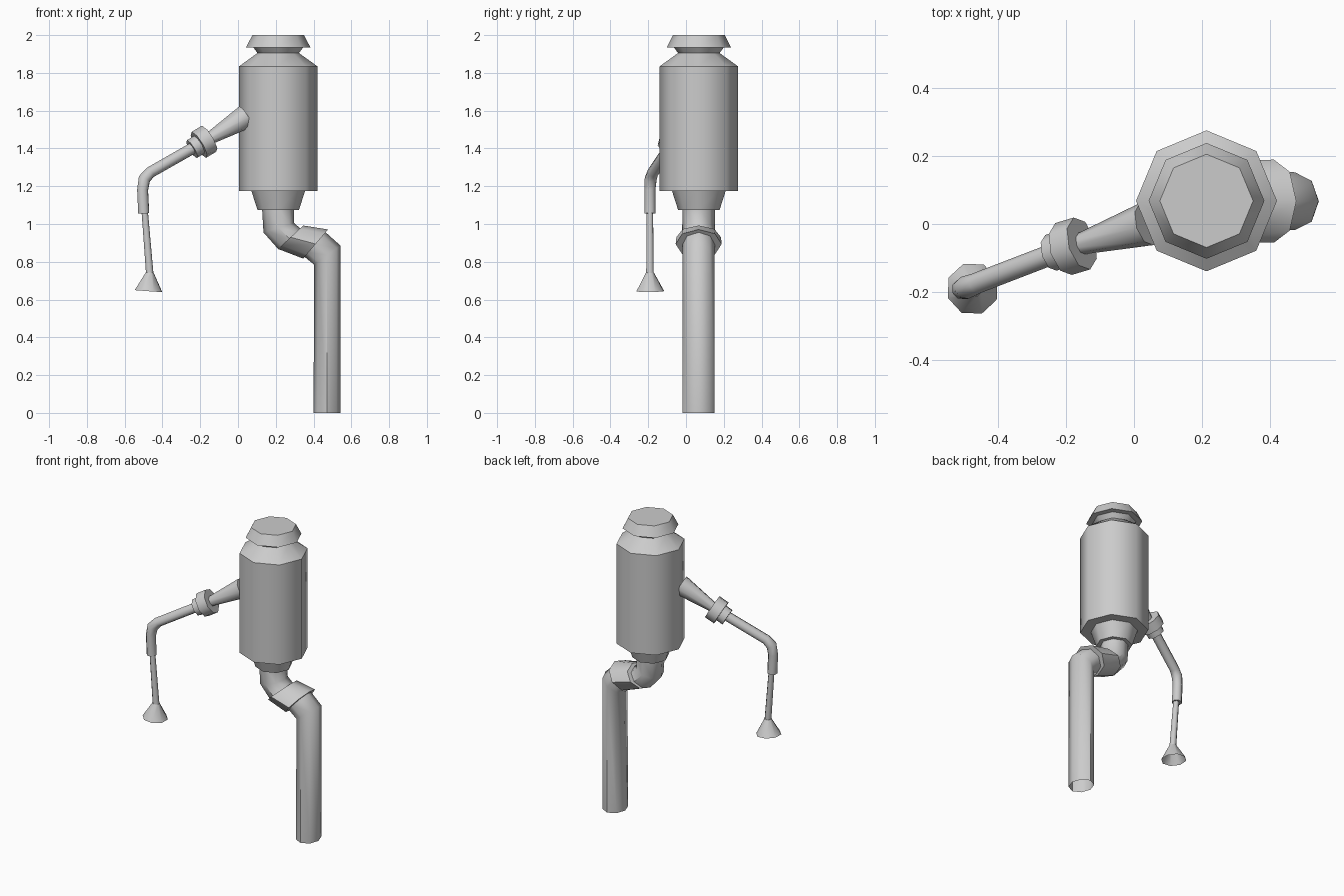
import bpy, bmesh, math
from mathutils import Vector

if "Cube" in bpy.data.objects:
    bpy.data.objects.remove(bpy.data.objects["Cube"])

SIDES = 8


def loft(name, rings, cap_start=True, cap_end=True):
    """Skin a list of rings, each (centre, half-axis u, half-axis v)."""
    bm = bmesh.new()
    loops = []
    for c, u, v in rings:
        loops.append([bm.verts.new(c + u * math.cos(a) + v * math.sin(a))
                      for a in (2 * math.pi * i / SIDES for i in range(SIDES))])
    for a, b in zip(loops, loops[1:]):
        for i in range(SIDES):
            j = (i + 1) % SIDES
            bm.faces.new((a[i], a[j], b[j], b[i]))
    if cap_start:
        bm.faces.new(loops[0])
    if cap_end:
        bm.faces.new(loops[-1])
    bmesh.ops.recalc_face_normals(bm, faces=bm.faces)
    me = bpy.data.meshes.new(name)
    bm.to_mesh(me)
    bm.free()
    ob = bpy.data.objects.new(name, me)
    bpy.context.collection.objects.link(ob)
    bpy.ops.object.select_all(action='DESELECT')
    ob.select_set(True)
    bpy.context.view_layer.objects.active = ob
    bpy.ops.object.shade_smooth_by_angle(angle=math.radians(48))
    return ob


def tube(name, pts, radii, **caps):
    """Round tube along a path, rings square to the path."""
    pts = [Vector(p) for p in pts]
    rings = []
    for i, p in enumerate(pts):
        t = Vector()
        if i > 0:
            t += (p - pts[i - 1]).normalized()
        if i < len(pts) - 1:
            t += (pts[i + 1] - p).normalized()
        t.normalize()
        side = Vector((-0.35, 0.94, 0))
        u = (side - t * side.dot(t)).normalized()
        v = t.cross(u)
        rings.append((p, u * radii[i], v * radii[i]))
    return loft(name, rings, **caps)


# Tank with bottom funnel, shoulder, neck and flared cap
profile = [(0.11, 1.075), (0.142, 1.175), (0.207, 1.175), (0.207, 1.835),
           (0.11, 1.905), (0.132, 1.935), (0.17, 1.935), (0.137, 2.0)]
loft("tank", [(Vector((0.213, 0.068, z)), Vector((r, 0, 0)), Vector((0, r, 0)))
              for r, z in profile])


# Drain parts: rings given by left and right ends in the xz plane, plus depth
def drain(name, ends, **caps):
    rings = []
    for x0, z0, x1, z1, ry in ends:
        a, b = Vector((x0, 0.067, z0)), Vector((x1, 0.067, z1))
        rings.append(((a + b) / 2, (b - a) / 2, Vector((0, ry, 0))))
    return loft(name, rings, **caps)


drain("upper_drain_elbow", [(0.127, 1.09, 0.297, 1.09, 0.086),
                            (0.135, 0.955, 0.297, 1.005, 0.087),
                            (0.215, 0.865, 0.335, 0.972, 0.09)])
drain("drain_collar", [(0.212, 0.868, 0.345, 0.992, 0.118),
                       (0.345, 0.817, 0.477, 0.971, 0.122)])
drain("drain_leg", [(0.345, 0.832, 0.457, 0.962, 0.086),
                    (0.403, 0.785, 0.542, 0.886, 0.085),
                    (0.400, 0.0, 0.543, 0.0, 0.085)], cap_end=False)

# Side arm: flared branch, two nuts, bent pipe
joint = Vector((-0.182, -0.066, 1.434))
root = Vector((0.038, 0.0, 1.567))
d = (root - joint).normalized()
tube("arm_branch", [joint, root], [0.028, 0.065])
tube("large_nut", [joint - d * 0.03, joint + d * 0.035], [0.08, 0.08])
tube("small_nut", [joint - d * 0.075, joint - d * 0.025], [0.055, 0.055])
tube("arm_pipe", [joint, (-0.465, -0.175, 1.273), (-0.496, -0.187, 1.238),
                  (-0.505, -0.191, 1.18), (-0.499, -0.191, 1.056)],
     [0.031, 0.031, 0.034, 0.031, 0.031])

# Thin rod and bell-shaped outlet
tube("thin_rod", [(-0.494, -0.191, 1.07), (-0.467, -0.191, 0.735)], [0.018, 0.021])
tube("outlet_bell", [(-0.467, -0.191, 0.743), (-0.474, -0.190, 0.645)],
     [0.022, 0.078], cap_end=False)
